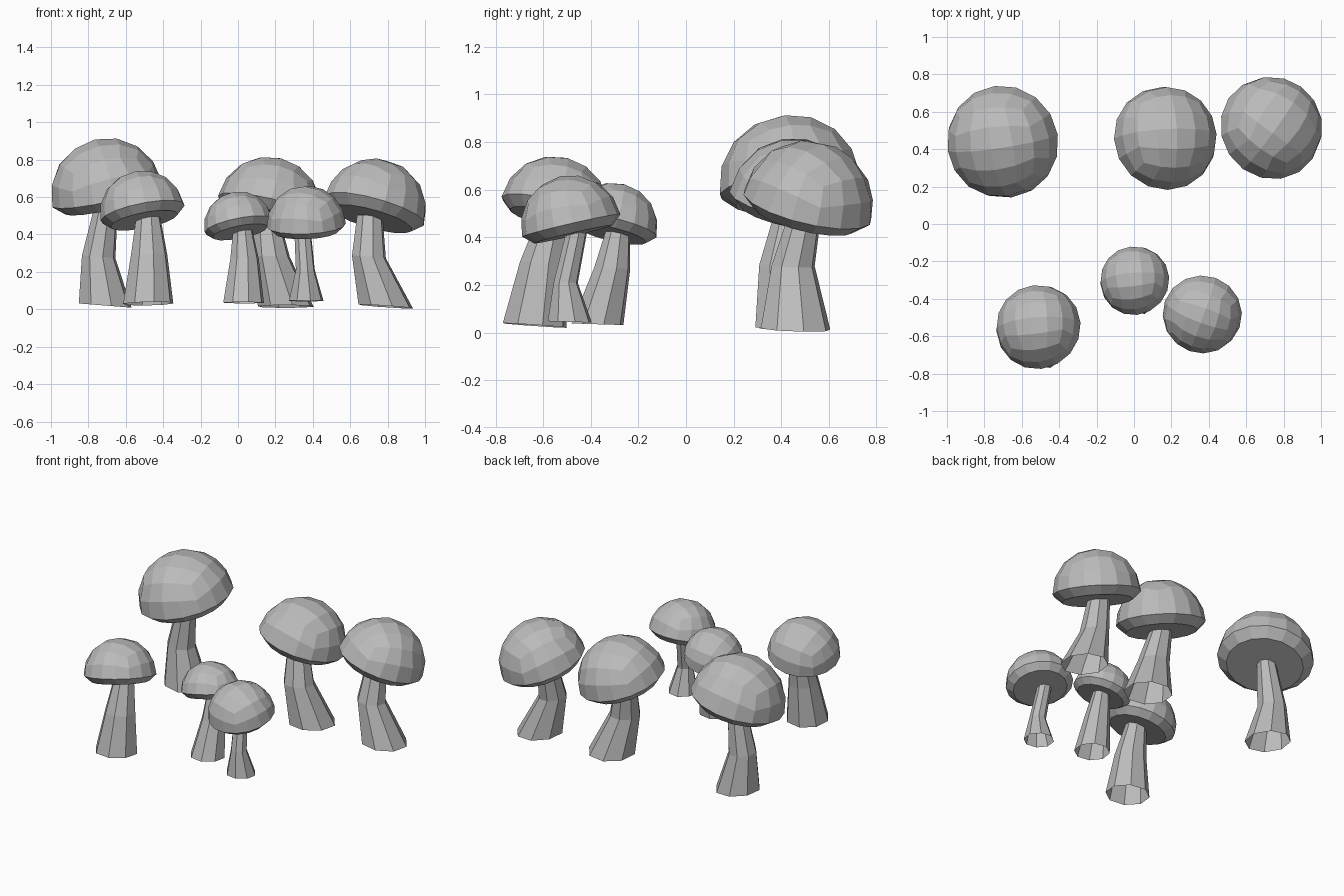
import bpy, bmesh
from math import tan, pi, sin, cos, radians
from mathutils import Vector, Matrix

cube = bpy.data.objects.get("Cube")
if cube:
    bpy.data.objects.remove(cube, do_unlink=True)

grey = bpy.data.materials.new("plain_grey")
grey.use_nodes = True
colour = (0.5, 0.5, 0.5, 1)
grey.diffuse_color = colour
grey.node_tree.nodes["Principled BSDF"].inputs["Base Color"].default_value = colour


def add_object(name, bm):
    bmesh.ops.recalc_face_normals(bm, faces=bm.faces)
    mesh = bpy.data.meshes.new(name)
    bm.to_mesh(mesh)
    bm.free()
    mesh.materials.append(grey)
    ob = bpy.data.objects.new(name, mesh)
    bpy.context.collection.objects.link(ob)
    return ob


def make_cap(name, centre, radius, slope, spin):
    """Half of a rounded cube, closed by a bevelled flat underside."""
    bm = bmesh.new()
    bmesh.ops.create_cube(bm, size=2)
    bmesh.ops.subdivide_edges(bm, edges=bm.edges[:], cuts=3, use_grid_fill=True)
    for v in bm.verts:
        v.co = Vector([tan(c * pi / 4) for c in v.co]).normalized()
    bmesh.ops.delete(bm, geom=[v for v in bm.verts if v.co.z < -0.01], context='VERTS')
    # Underside ring and flat disc
    rim = [e for e in bm.edges if e.is_boundary]
    lower = bmesh.ops.extrude_edge_only(bm, edges=rim)["geom"]
    for v in lower:
        if isinstance(v, bmesh.types.BMVert):
            v.co = Vector((v.co.x * 0.8, v.co.y * 0.8, -0.18))
    bmesh.ops.contextual_create(bm, geom=[e for e in lower if isinstance(e, bmesh.types.BMEdge)])
    # Lean the cap so its rim plane has the given slopes
    normal = Vector((-slope[0], -slope[1], 1)).normalized()
    lean = Vector((0, 0, 1)).rotation_difference(normal).to_matrix().to_4x4()
    bm.transform(Matrix.Translation(centre) @ lean
                 @ Matrix.Rotation(radians(spin), 4, 'Z') @ Matrix.Scale(radius, 4))
    add_object(name, bm)


def make_stem(name, rings, base_slope, sides=8):
    """Open faceted tube through three rings, each (x, y, z, radius)."""
    bm = bmesh.new()
    loops = []
    for i, (x, y, z, r) in enumerate(rings):
        loop = []
        for k in range(sides):
            a = 2 * pi * (k + 0.3) / sides
            dx, dy = r * cos(a), r * sin(a)
            dz = base_slope[0] * dx + base_slope[1] * dy
            loop.append(bm.verts.new((x + dx, y + dy, z + dz)))
        loops.append(loop)
    for low, high in zip(loops, loops[1:]):
        for k in range(sides):
            n = (k + 1) % sides
            bm.faces.new((low[k], low[n], high[n], high[k]))
    add_object(name, bm)


# name: cap centre, cap radius, rim slope, spin, stem rings, base slope
mushrooms = {
    "back_right_large": ((-0.70, 0.44, 0.615), 0.303, (0.22, 0.14), 8,
        [(-0.71, 0.45, 0.02, 0.145), (-0.745, 0.45, 0.28, 0.092), (-0.70, 0.45, 0.58, 0.06)], (-0.08, 0)),
    "front_right": ((-0.51, -0.553, 0.515), 0.229, (0.2, -0.24), 5,
        [(-0.48, -0.635, 0.03, 0.138), (-0.475, -0.60, 0.29, 0.1), (-0.48, -0.55, 0.5, 0.065)], (0.02, -0.07)),
    "back_middle": ((0.165, 0.457, 0.54), 0.28, (-0.24, -0.2), 2,
        [(0.255, 0.44, 0.015, 0.153), (0.18, 0.405, 0.28, 0.1), (0.15, 0.44, 0.5, 0.07)], (0, -0.05)),
    "back_left": ((0.73, 0.51, 0.53), 0.278, (-0.28, -0.24), -35,
        [(0.79, 0.46, 0.015, 0.15), (0.70, 0.45, 0.28, 0.093), (0.705, 0.50, 0.5, 0.07)], (-0.07, -0.03)),
    "front_middle_small": ((0.005, -0.305, 0.445), 0.187, (0.2, -0.24), 5,
        [(0.03, -0.372, 0.035, 0.112), (0.035, -0.31, 0.27, 0.078), (0.025, -0.285, 0.43, 0.052)], (0, -0.03)),
    "front_left_small": ((0.365, -0.482, 0.45), 0.212, (0.04, 0.23), -20,
        [(0.365, -0.488, 0.045, 0.095), (0.36, -0.505, 0.21, 0.052), (0.345, -0.46, 0.42, 0.045)], (0, -0.03)),
}

for name, (centre, radius, slope, spin, rings, base_slope) in mushrooms.items():
    make_cap(name + "_cap", centre, radius, slope, spin)
    make_stem(name + "_stem", rings, base_slope)
